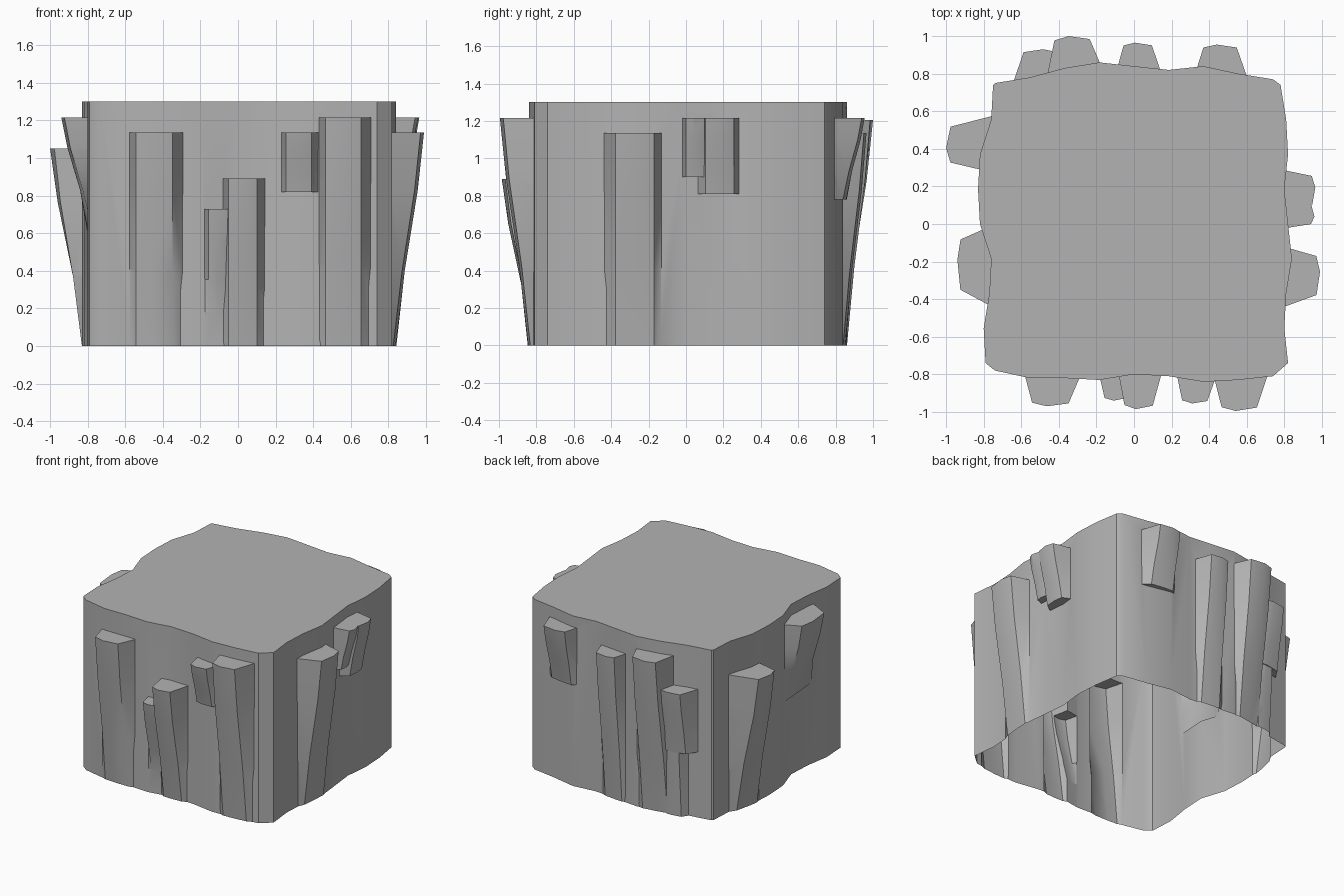
import bpy
import bmesh
import math

cube = bpy.data.objects.get("Cube")
if cube:
    bpy.data.objects.remove(cube, do_unlink=True)

stone = bpy.data.materials.new("grey_stone")
stone.use_nodes = True
GREY = (0.45, 0.45, 0.45, 1)
stone.diffuse_color = GREY
stone.node_tree.nodes["Principled BSDF"].inputs["Base Color"].default_value = GREY

TOP = 1.3
SINK = -0.1  # solids run below ground and are trimmed at the end
HALF = 0.74  # walls run from -HALF to HALF, corners are chamfered

# Each side maps (distance along the wall, distance outward) to x, y
SIDES = {
    "front": lambda along, out: (along, -out),
    "right": lambda along, out: (out, along),
    "back": lambda along, out: (along, out),
    "left": lambda along, out: (-out, along),
}

# Outward distance of each wavy wall at even steps, in hundredths
WALLS = {
    "front": (78, 82, 82, 83, 80, 81, 84, 83, 81),
    "right": (82, 80, 81, 84, 82, 80, 82, 81, 78),
    "back": (75, 78, 83, 86, 84, 82, 84, 80, 77),
    "left": (79, 80, 77, 76, 82, 83, 82, 76, 75),
}

# Outline shared by the ribs: share of width, share of depth
RIB_PROFILE = ((0, 0), (0.13, 0.88), (0.4, 1), (0.8, 0.9), (1, 0))


def wall_out(side, along):
    """Outward distance of a wall at any place along it."""
    line = WALLS[side]
    place = (along + HALF) / (2 * HALF) * (len(line) - 1)
    i = int(place)
    return (line[i] + (line[i + 1] - line[i]) * (place - i)) / 100


def solid(name, rings):
    """Closed solid skinned through rings of equal length, listed upwards."""
    bm = bmesh.new()
    loops = [[bm.verts.new(p) for p in ring] for ring in rings]
    for low, high in zip(loops, loops[1:]):
        for i in range(len(low)):
            bm.faces.new((low[i - 1], low[i], high[i], high[i - 1]))
    bm.faces.new(loops[0])
    bm.faces.new(loops[-1])
    bmesh.ops.recalc_face_normals(bm, faces=bm.faces)
    mesh = bpy.data.meshes.new(name)
    bm.to_mesh(mesh)
    bm.free()
    mesh.materials.append(stone)
    obj = bpy.data.objects.new(name, mesh)
    bpy.context.collection.objects.link(obj)
    return obj


def rib(name, side, start, end, out, top, bottom=0.0, grip=0.12):
    """Leaning rib: full depth at the top, shrinking to the grip share at the bottom."""
    first, last = wall_out(side, start), wall_out(side, end)
    rings = []
    for rise, bulge in ((0, 0), (0.35, 0.32), (0.73, 0.78), (1, 1)):
        keep = grip + (1 - grip) * bulge
        ring = []
        for across, depth in RIB_PROFILE:
            base = first + (last - first) * across - 0.005
            ring.append((start + (end - start) * across, base + (out - base) * depth * keep))
        inset = (end - start) * 0.1
        ring += [(end - inset, last - 0.12), (start + inset, first - 0.12)]
        z = bottom + (top - bottom) * rise
        rings.append([(*SIDES[side](*p), z) for p in ring])
    if bottom == 0:
        rings.insert(0, [(x, y, SINK) for x, y, z in rings[0]])
    return solid(name, rings)


# Main block with wavy walls
outline = []
for side, line in WALLS.items():
    step = 2 * HALF / (len(line) - 1)
    points = [SIDES[side](i * step - HALF, out / 100) for i, out in enumerate(line)]
    outline += points if side in ("front", "right") else points[::-1]
block = solid("rock_block", [[(x, y, z) for x, y in outline] for z in (SINK, TOP)])

# Rock ribs; a start beyond the end mirrors the outline
ribs = [
    rib("front_rib_a", "front", -0.58, -0.29, 0.97, 1.135),
    rib("front_rib_b", "front", -0.18, 0, 0.94, 0.73, 0.15, 0),
    rib("front_rib_c", "front", -0.08, 0.145, 0.985, 0.89),
    rib("front_rib_d", "front", 0.23, 0.43, 0.955, 1.135, 0.82, 0.4),
    rib("front_rib_e", "front", 0.43, 0.71, 0.995, 1.215),
    rib("right_rib_a", "right", -0.13, -0.44, 0.99, 1.135),
    rib("right_rib_b", "right", -0.02, 0.13, 0.96, 1.215, 0.9, 0.45),
    rib("right_rib_c", "right", 0.285, 0.06, 0.965, 1.215, 0.81, 0.45),
    rib("back_rib_a", "back", 0.335, 0.6, 0.955, 1.215, 0.78, 0.3),
    rib("back_rib_b", "back", -0.085, 0.14, 0.965, 1.135),
    rib("back_rib_c", "back", -0.46, -0.18, 1, 1.205),
    rib("back_rib_d", "back", -0.38, -0.64, 0.93, 0.98, 0.5, 0.5),
    rib("back_rib_foot", "back", -0.4, -0.57, 0.86, 0.52, 0, 0.6),
    rib("left_rib_a", "left", -0.03, -0.43, 0.94, 1.215, 0.62, 0),
    rib("left_rib_b", "left", 0.29, 0.575, 1, 1.05),
]

# Fuse the ribs into the block
bpy.context.view_layer.objects.active = block
for part in ribs:
    fuse = block.modifiers.new("fuse", "BOOLEAN")
    fuse.operation = "UNION"
    fuse.solver = "EXACT"
    fuse.object = part
    bpy.ops.object.modifier_apply(modifier=fuse.name)
    bpy.data.objects.remove(part, do_unlink=True)

# Trim at ground level, leaving the underside open
bm = bmesh.new()
bm.from_mesh(block.data)
bmesh.ops.bisect_plane(bm, geom=bm.verts[:] + bm.edges[:] + bm.faces[:],
                       plane_co=(0, 0, 0), plane_no=(0, 0, 1), clear_inner=True)
bm.to_mesh(block.data)
bm.free()

# Smooth walls, sharp rims
bpy.ops.object.select_all(action="DESELECT")
block.select_set(True)
bpy.ops.object.shade_smooth_by_angle(angle=math.radians(35))
